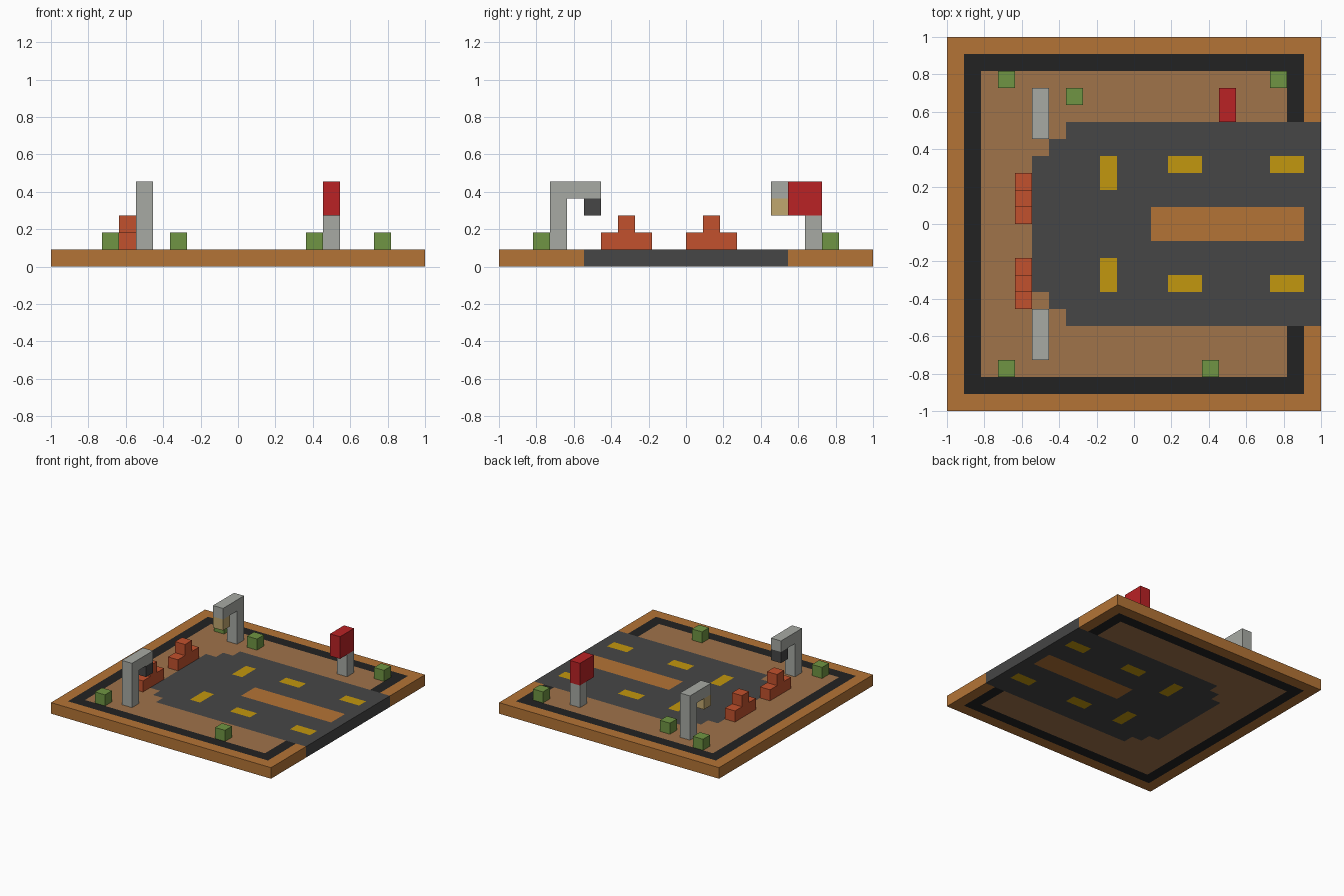
import bpy
import bmesh
from mathutils import Vector

cube = bpy.data.objects.get("Cube")
if cube:
    bpy.data.objects.remove(cube, do_unlink=True)

U = 1 / 11  # one block; all positions below are in blocks


def material(name, rgb):
    lin = [((c / 255 + 0.055) / 1.055) ** 2.4 if c > 10 else c / 255 / 12.92 for c in rgb]
    m = bpy.data.materials.new(name)
    m.use_nodes = True
    m.diffuse_color = (*lin, 1)
    m.node_tree.nodes["Principled BSDF"].inputs["Base Color"].default_value = (*lin, 1)
    return m


ORANGE = material("orange clay", (180, 116, 54))
DIRT = material("brown dirt", (160, 115, 74))
BLACK = material("black border", (34, 34, 34))
ASPHALT = material("dark grey asphalt", (70, 70, 70))
YELLOW = material("yellow marking", (194, 151, 14))
GREEN = material("green bush", (112, 149, 67))
GREY = material("light grey metal", (167, 170, 164))
RED = material("red sign", (186, 34, 37))
BRICK = material("brick red", (194, 81, 45))
GLOW = material("pale lamp light", (192, 167, 111))


def finish(name, bm, mats):
    bmesh.ops.recalc_face_normals(bm, faces=bm.faces)
    me = bpy.data.meshes.new(name)
    bm.to_mesh(me)
    bm.free()
    for m in mats:
        me.materials.append(m)
    ob = bpy.data.objects.new(name, me)
    bpy.context.collection.objects.link(ob)
    return ob


def prism(name, profile, x0, x1, mat):
    """Extrude a (y, z) outline from x0 to x1."""
    bm = bmesh.new()
    face = bm.faces.new([bm.verts.new((x0 * U, y * U, z * U)) for y, z in profile])
    solid = bmesh.ops.extrude_face_region(bm, geom=[face], use_keep_orig=True)
    verts = [g for g in solid["geom"] if isinstance(g, bmesh.types.BMVert)]
    bmesh.ops.translate(bm, verts=verts, vec=((x1 - x0) * U, 0, 0))
    return finish(name, bm, [mat])


def box(name, x, y, z, mat):
    (y0, y1), (z0, z1) = y, z
    return prism(name, [(y0, z0), (y1, z0), (y1, z1), (y0, z1)], *x, mat)


# Base slab: cut along the pattern lines, then coloured by position
BASE_MATS = [ORANGE, BLACK, DIRT, ASPHALT, YELLOW]
MARKS = [(-2, -1, 2, 4), (2, 4, 3, 4), (8, 10, 3, 4)]  # x0, x1, |y|0, |y|1


def base_colour(x, y):
    x, y = max(-10.5, min(10.5, x)), min(10.5, abs(y))
    if any(a < x < b and c < y < d for a, b, c, d in MARKS):
        return 4
    if 1 < x < 10 and y < 1:  # median
        return 0
    if x > -6 and y < min(6, 4 + int(x + 6)):  # road with stepped corners
        return 3
    ring = max(abs(x), y)
    return 0 if ring > 10 else 1 if ring > 9 else 2


bm = bmesh.new()
bmesh.ops.create_cube(bm, size=1)
for v in bm.verts:
    v.co = (v.co.x * 2, v.co.y * 2, (v.co.z + 0.5) * U)
x_cuts = (-10, -9, -6, -5, -4, -2, -1, 1, 2, 4, 8, 9, 10)
y_cuts = [s * c for c in (1, 2, 3, 4, 5, 6, 9, 10) for s in (-1, 1)]
for axis, cuts in ((Vector((1, 0, 0)), x_cuts), (Vector((0, 1, 0)), y_cuts)):
    for c in cuts:
        bmesh.ops.bisect_plane(bm, geom=bm.verts[:] + bm.edges[:] + bm.faces[:],
                               plane_co=axis * c * U, plane_no=axis)
for f in bm.faces:
    mid = f.calc_center_median() / U
    f.material_index = base_colour(mid.x, mid.y)
finish("base", bm, BASE_MATS)

# Two arched street lamps, mirrored front to back
for side, s, bulb in (("front", -1, ASPHALT), ("back", 1, GLOW)):
    hook = [(8, 1), (8, 5), (5, 5), (5, 4), (7, 4), (7, 1)]
    prism(side + "_lamp_post", [(s * y, z) for y, z in hook], -6, -5, GREY)
    box(side + "_lamp_bulb", (-6, -5), sorted((s * 5, s * 6)), (3, 4), bulb)

# Stepped brick barriers
for name, y in (("front_barrier", -5), ("back_barrier", 0)):
    steps = [(0, 1), (3, 1), (3, 2), (2, 2), (2, 3), (1, 3), (1, 2), (0, 2)]
    prism(name, [(y + a, z) for a, z in steps], -7, -6, BRICK)

# Sign on a post
box("sign_post", (5, 6), (7, 8), (1, 3), GREY)
box("sign_panel", (5, 6), (6, 8), (3, 5), RED)

# Bushes
for i, (x, y) in enumerate([(-8, 8), (-4, 7), (8, 8), (-8, -9), (4, -9)], 1):
    box(f"bush_{i}", (x, x + 1), (y, y + 1), (1, 2), GREEN)
